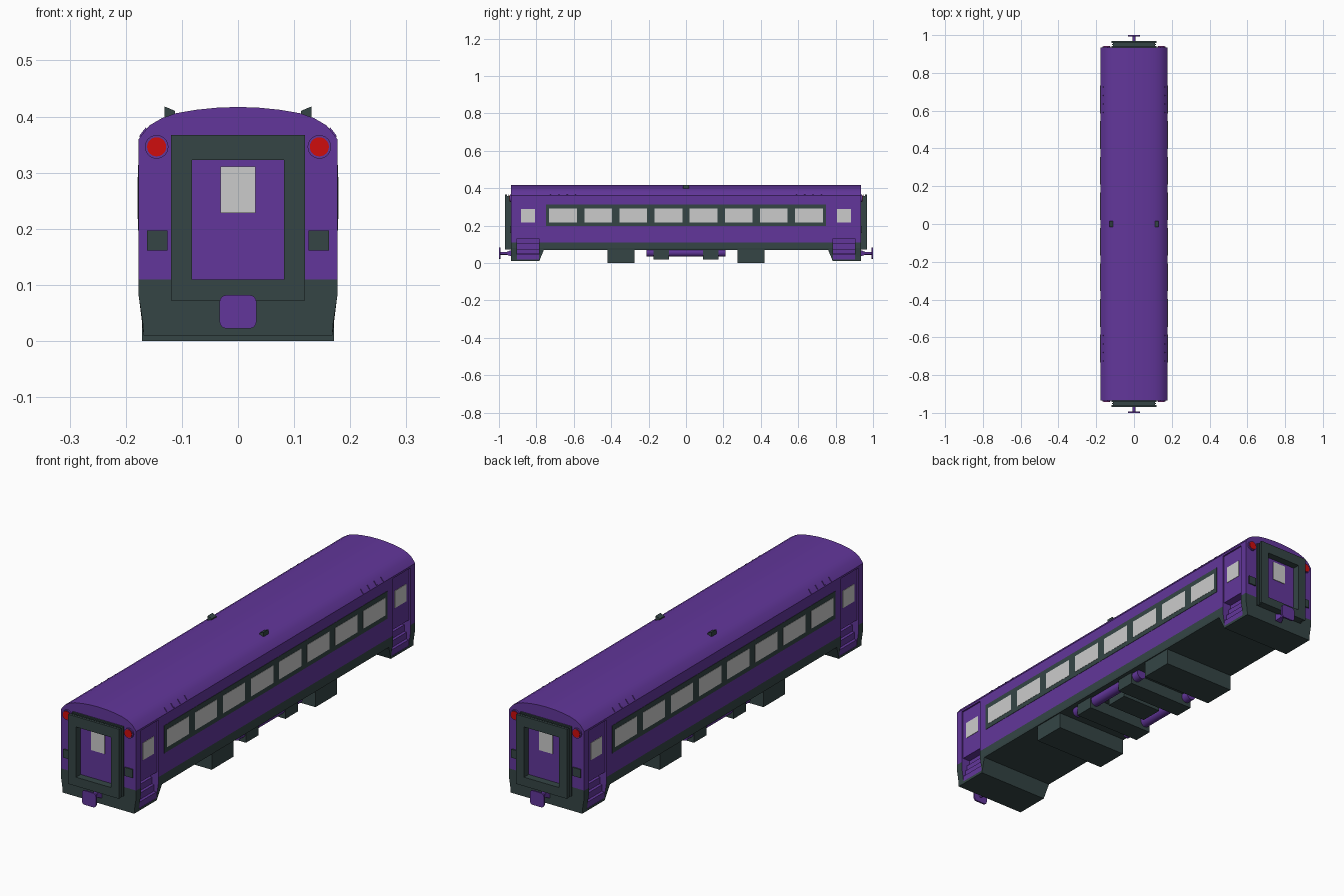
import bpy, bmesh, math
from mathutils import Matrix, Vector

if "Cube" in bpy.data.objects:
    bpy.data.objects.remove(bpy.data.objects["Cube"])


def material(name, rgb):
    m = bpy.data.materials.new(name)
    m.diffuse_color = (*rgb, 1)
    m.use_nodes = True
    m.node_tree.nodes["Principled BSDF"].inputs["Base Color"].default_value = m.diffuse_color
    return m


PURPLE = material("purple paint", (0.122, 0.037, 0.325))
DARK = material("dark grey green", (0.035, 0.060, 0.060))
GLASS = material("pale window", (0.60, 0.60, 0.60))
RED = material("red lamp", (0.62, 0.004, 0.004))


def finish(name, bm, mat):
    bmesh.ops.remove_doubles(bm, verts=bm.verts[:], dist=1e-5)
    bmesh.ops.recalc_face_normals(bm, faces=bm.faces[:])
    me = bpy.data.meshes.new(name)
    bm.to_mesh(me)
    bm.free()
    me.materials.append(mat)
    ob = bpy.data.objects.new(name, me)
    bpy.context.collection.objects.link(ob)
    return ob


def box(name, x, y, z, mat):
    """Box from (min, max) pairs; the pairs may be given in either order."""
    bm = bmesh.new()
    size = [abs(b - a) for a, b in (x, y, z)]
    mid = [(a + b) / 2 for a, b in (x, y, z)]
    bmesh.ops.create_cube(bm, size=1, matrix=Matrix.Translation(mid) @ Matrix.Diagonal((*size, 1)))
    return finish(name, bm, mat)


def loft(name, sections, mat):
    """Skin equal-length closed rings of points and cap both ends."""
    bm = bmesh.new()
    rings = [[bm.verts.new(p) for p in s] for s in sections]
    n = len(rings[0])
    for a, b in zip(rings, rings[1:]):
        for i in range(n):
            j = (i + 1) % n
            bm.faces.new((a[i], a[j], b[j], b[i]))
    bm.faces.new(rings[0])
    bm.faces.new(rings[-1])
    return finish(name, bm, mat)


def prism(name, pts, y0, y1, mat):
    return loft(name, [[(x, y, z) for x, z in pts] for y in (y0, y1)], mat)


def cylinder(name, centre, r, length, mat, segs=24):
    """Cylinder lying along y."""
    bm = bmesh.new()
    bmesh.ops.create_cone(bm, cap_ends=True, segments=segs, radius1=r, radius2=r, depth=length,
                          matrix=Matrix.Translation(centre) @ Matrix.Rotation(math.pi / 2, 4, 'X'))
    ob = finish(name, bm, mat)
    smooth(ob)
    return ob


def smooth(ob):
    bpy.ops.object.select_all(action='DESELECT')
    ob.select_set(True)
    bpy.context.view_layer.objects.active = ob
    bpy.ops.object.shade_smooth_by_angle(angle=math.radians(35))


def cut(ob, cutter):
    mod = ob.modifiers.new("cut", 'BOOLEAN')
    mod.operation = 'DIFFERENCE'
    mod.solver = 'EXACT'
    mod.material_mode = 'TRANSFER'
    mod.object = cutter
    bpy.ops.object.select_all(action='DESELECT')
    ob.select_set(True)
    bpy.context.view_layer.objects.active = ob
    bpy.ops.object.modifier_apply(modifier=mod.name)


W, END = 0.177, 0.935

# Upper shell with arched roof
half = [(W, 0.11), (W, 0.36), (0.158, 0.384), (0.136, 0.397), (0.11, 0.406), (0.075, 0.412), (0.035, 0.416)]
shell = prism("body_shell", half + [(0, 0.417)] + [(-x, z) for x, z in reversed(half)], -END, END, PURPLE)

# Dark skirt, deeper at both ends
sections = []
for y, zb in ((-END, 0.01), (-0.785, 0.01), (-0.76, 0.07), (0.76, 0.07), (0.785, 0.01), (END, 0.01)):
    z2 = max(0.035, zb)
    side = [(W, 0.11), (W, 0.08), (0.170 if z2 < 0.05 else 0.1755, z2), (0.168 if zb < 0.05 else 0.1755, zb - 0.0005)]
    sections.append([(x, y, z) for x, z in side + [(-x, z) for x, z in reversed(side)]])
skirt = loft("lower_skirt", sections, DARK)

# Door and step recesses at the four corners
for sx in (-1, 1):
    for sy in (-1, 1):
        ys = (sy * 0.787, sy * 0.904)
        well = box("step_cutter", (sx * 0.135, sx * 0.22), ys, (0.02, 0.13), PURPLE)
        door = box("door_cutter", (sx * 0.170, sx * 0.22), ys, (0.125, 0.352), PURPLE)
        cut(shell, well)
        cut(shell, door)
        cut(skirt, well)
        for helper in (well, door):
            bpy.data.objects.remove(helper)
        # Three stair treads and the door window
        for i, xo in enumerate((0.168, 0.158, 0.148)):
            box("entry_step", (sx * 0.132, sx * xo), ys, (0.018 + i * 0.029, 0.045 + i * 0.029), PURPLE)
        box("door_window", (sx * 0.165, sx * 0.172), (sy * 0.807, sy * 0.882), (0.217, 0.29), GLASS)
        # Short roof ribs over the doorway end
        for i in range(4):
            y = sy * (0.59 + i * 0.045)
            prism("roof_rib", [(sx * a, b) for a, b in ((0.174, 0.362), (0.162, 0.377), (0.164, 0.381), (0.176, 0.3655))],
                  y - 0.003, y + 0.003, PURPLE)
smooth(shell)

# Window band with eight panes per side
for sx in (-1, 1):
    box("window_band", (sx * 0.172, sx * 0.1785), (-0.748, 0.748), (0.197, 0.314), DARK)
    for i in range(8):
        y = (i - 3.5) * 0.188
        box("side_window", (sx * 0.173, sx * 0.1795), (y - 0.074, y + 0.074), (0.217, 0.292), GLASS)
    # Wedge-shaped roof brackets
    prism("roof_bracket", [(sx * 0.112, 0.403), (sx * 0.112, 0.410), (sx * 0.131, 0.418), (sx * 0.131, 0.397)],
          -0.016, 0.016, DARK)


def gangway_ring(name, xo, zo, y0, y1):
    """Rectangular frame around the end door opening."""
    outer = [(-xo, 0.072), (xo, 0.072), (xo, zo), (-xo, zo)]
    inner = [(-0.082, 0.11), (0.082, 0.11), (0.082, 0.323), (-0.082, 0.323)]
    bm = bmesh.new()
    rings = [[bm.verts.new((x, y, z)) for x, z in p] for p, y in ((outer, y0), (outer, y1), (inner, y1), (inner, y0))]
    for k in range(4):
        a, b = rings[k], rings[(k + 1) % 4]
        for i in range(4):
            j = (i + 1) % 4
            bm.faces.new((a[i], a[j], b[j], b[i]))
    return finish(name, bm, DARK)


def rounded_plate(name, cx, cz, hx, hz, r, y0, y1, mat):
    pts = []
    for q, (sx, sz) in enumerate(((1, 1), (-1, 1), (-1, -1), (1, -1))):
        for k in range(5):
            a = math.radians(90 * q + 22.5 * k)
            pts.append((cx + sx * (hx - r) + r * math.cos(a), cz + sz * (hz - r) + r * math.sin(a)))
    return prism(name, pts, y0, y1, mat)


# End fittings
for s in (-1, 1):
    # Ribbed gangway bellows with the recessed door
    gangway_ring("gangway_base", 0.119, 0.367, s * 0.934, s * 0.942)
    gangway_ring("gangway_bellows", 0.111, 0.359, s * 0.941, s * 0.949)
    gangway_ring("gangway_rib", 0.117, 0.365, s * 0.948, s * 0.953)
    gangway_ring("gangway_neck", 0.111, 0.359, s * 0.952, s * 0.959)
    gangway_ring("gangway_face", 0.119, 0.367, s * 0.958, s * 0.968)
    box("end_door", (-0.082, 0.082), (s * 0.932, s * 0.937), (0.11, 0.323), PURPLE)
    box("end_door_window", (-0.031, 0.031), (s * 0.934, s * 0.940), (0.228, 0.311), GLASS)
    # Tail lamps and dark sockets
    for sx in (-1, 1):
        cylinder("lamp_rim", (sx * 0.145, s * 0.936, 0.346), 0.021, 0.010, PURPLE)
        cylinder("tail_lamp", (sx * 0.145, s * 0.938, 0.346), 0.017, 0.010, RED)
        box("end_socket", (sx * 0.126, sx * 0.162), (s * 0.93, s * 0.940), (0.161, 0.197), DARK)
    # Coupler shank, collar and buffer plate
    cylinder("coupler_shank", (0, s * 0.96, 0.052), 0.008, 0.072, PURPLE, 16)
    loft("coupler_collar", [[(a * h, s * y, 0.052 + b * h) for a, b in ((-1, -1), (1, -1), (1, 1), (-1, 1))]
                            for y, h in ((0.93, 0.018), (0.958, 0.008))], PURPLE)
    rounded_plate("buffer_plate", 0, 0.052, 0.033, 0.030, 0.013, s * 0.993, s * 1.0, PURPLE)
    # Underfloor equipment boxes
    box("large_equipment_box", (-0.171, 0.171), (s * 0.275, s * 0.42), (0, 0.085), DARK)
    box("small_equipment_box", (-0.160, 0.160), (s * 0.09, s * 0.175), (0.018, 0.085), DARK)
    # Air tank running lengthwise on each side
    cylinder("air_tank", (s * 0.135, 0, 0.056), 0.022, 0.42, PURPLE)

box("centre_equipment_box", (-0.095, 0.095), (-0.05, 0.05), (0.035, 0.085), DARK)
